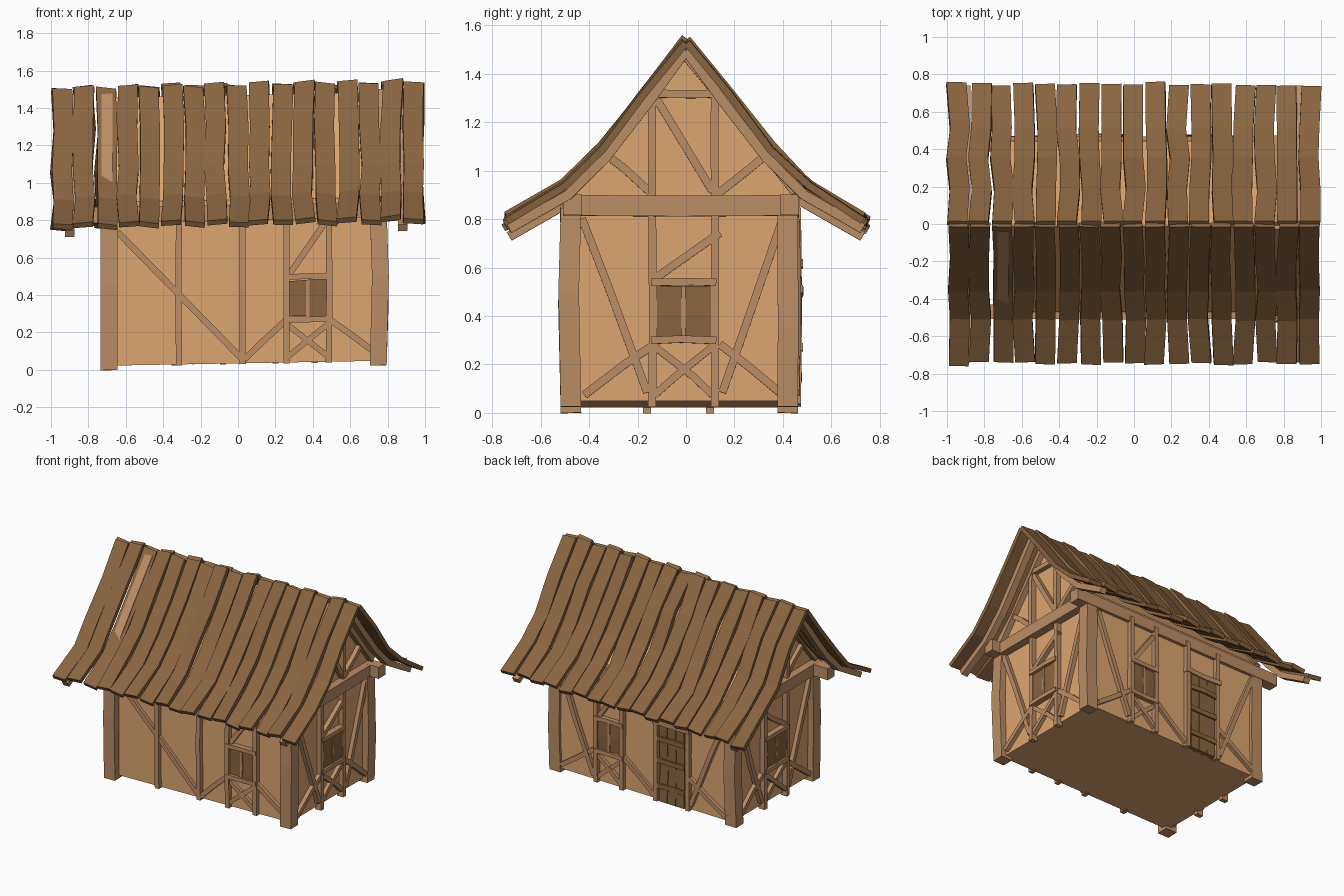
import bpy, bmesh, random
from mathutils import Vector as V

if "Cube" in bpy.data.objects:
    bpy.data.objects.remove(bpy.data.objects["Cube"])

random.seed(7)
TILT = 0.018   # the whole house leans up slightly toward +x


def material(name, col):
    m = bpy.data.materials.new(name)
    m.diffuse_color = (*col, 1)
    m.use_nodes = True
    m.node_tree.nodes["Principled BSDF"].inputs["Base Color"].default_value = m.diffuse_color
    return m


PLASTER = material("plaster", (0.72, 0.38, 0.16))
TIMBER = material("timber", (0.50, 0.27, 0.13))
ROOF = material("roof_wood", (0.25, 0.13, 0.05))


def finish(bm, name, mat):
    for v in bm.verts:
        v.co.z += TILT * v.co.x
    bmesh.ops.recalc_face_normals(bm, faces=bm.faces)
    me = bpy.data.meshes.new(name)
    bm.to_mesh(me)
    bm.free()
    me.materials.append(mat)
    ob = bpy.data.objects.new(name, me)
    bpy.context.collection.objects.link(ob)
    return ob


def sweep(bm, pts, out, w, d):
    """Rectangular bar along pts: d deep along 'out', w wide across it."""
    pts, out = [V(p) for p in pts], V(out).normalized()
    rings = []
    for i, p in enumerate(pts):
        tan = pts[min(i + 1, len(pts) - 1)] - pts[max(i - 1, 0)]
        side = tan.cross(out).normalized() * (w / 2)
        o = out * (d / 2)
        rings.append([bm.verts.new(q) for q in
                      (p + side + o, p - side + o, p - side - o, p + side - o)])
    for a, b in zip(rings, rings[1:]):
        for k in range(4):
            bm.faces.new((a[k], a[(k + 1) % 4], b[(k + 1) % 4], b[k]))
    bm.faces.new(rings[0])
    bm.faces.new(rings[-1])


def crooked(a, b, amount):
    """Straight run with one displaced knuckle."""
    a, b = V(a), V(b)
    r = random.uniform
    mid = a.lerp(b, r(0.35, 0.65))
    return [a, mid + V((r(-amount, amount), r(-amount, amount), r(-amount, amount))), b]


def bar(name, a, b, out, w, d, mat=TIMBER, wob=0.006):
    bm = bmesh.new()
    sweep(bm, crooked(a, b, wob), out, w, d)
    return finish(bm, name, mat)


# plastered body with gable ends
bm = bmesh.new()
prof = [(-0.47, 0.035), (0.445, 0.035), (0.445, 0.91), (-0.01, 1.47), (-0.47, 0.91)]
ends = [[bm.verts.new((x, y, z)) for y, z in prof] for x in (-0.69, 0.755)]
for k in range(5):
    j = (k + 1) % 5
    bm.faces.new((ends[0][k], ends[0][j], ends[1][j], ends[1][k]))
bm.faces.new(ends[0])
bm.faces.new(ends[1])
finish(bm, "plaster_walls", PLASTER)

# wall planes: map (along, up) to 3D, plus outward direction
WALLS = {
    "front": (lambda u, z: (u, -0.475, z), (0, -1, 0)),
    "back": (lambda u, z: (u, 0.45, z), (0, 1, 0)),
    "right": (lambda u, z: (0.765, u, z), (1, 0, 0)),
    "left": (lambda u, z: (-0.70, u - 0.02, z), (-1, 0, 0)),
}


def timber(wall, part, u0, z0, u1, z1, w=0.033, d=0.05, mat=TIMBER):
    f, out = WALLS[wall]
    bar(f"{wall}_{part}", f(u0, z0), f(u1, z1), out, w, d, mat)


def window(wall, u0, u1, z0, z1):
    m = (u0 + u1) / 2
    timber(wall, "window_panel", m, z0, m, z1, u1 - u0, 0.03, ROOF)
    timber(wall, "window_sill", u0 - 0.015, z0 - 0.015, u1 + 0.015, z0 - 0.015, 0.03, 0.065)
    timber(wall, "window_header", u0 - 0.015, z1 + 0.015, u1 + 0.015, z1 + 0.015, 0.03, 0.065)
    timber(wall, "window_mullion", m, z0, m, z1, 0.018, 0.045)
    # crossed braces below the sill
    timber(wall, "cross_brace", u0, 0.06, u1, z0 - 0.04, 0.03, 0.04)
    timber(wall, "cross_brace", u0, z0 - 0.04, u1, 0.06, 0.03, 0.035)


# front wall framing
for u in (-0.315, 0.025, 0.26, 0.485):
    timber("front", "stud", u, 0.03, u, 0.84)
window("front", 0.26, 0.485, 0.28, 0.475)
for seg in [(-0.645, 0.75, 0.02, 0.06), (0.035, 0.055, 0.255, 0.26),
            (0.27, 0.50, 0.48, 0.80), (0.49, 0.26, 0.72, 0.09)]:
    timber("front", "brace", *seg, d=0.04)

# back wall framing
for u in (0.41, 0.20, -0.08, -0.34):
    timber("back", "stud", u, 0.03, u, 0.84)
window("back", 0.20, 0.41, 0.28, 0.49)
for seg in [(0.70, 0.78, 0.43, 0.07), (0.70, 0.07, 0.42, 0.27), (0.19, 0.27, -0.07, 0.06),
            (0.39, 0.52, 0.22, 0.76), (-0.35, 0.27, -0.65, 0.07), (-0.36, 0.07, -0.65, 0.78)]:
    timber("back", "brace", *seg, d=0.04)

# plank door with ledges
for i in range(3):
    u = -0.28 + 0.07 * i
    timber("back", "door_plank", u, 0.035, u, 0.60, 0.066, 0.04, ROOF)
for z in (0.15, 0.34, 0.50):
    timber("back", "door_ledge", -0.32, z, -0.10, z, 0.035, 0.06, ROOF)
timber("back", "door_header", -0.36, 0.62, -0.06, 0.62, 0.035, 0.065)

# side walls and gables
for wall in ("right", "left"):
    for u in (-0.14, 0.12):
        timber(wall, "stud", u, 0.01, u, 0.82)
        timber(wall, "gable_stud", u, 0.87, u, 1.31)
    window(wall, -0.13, 0.11, 0.30, 0.51)
    timber(wall, "collar", -0.15, 1.305, 0.13, 1.305)
    for seg in [(-0.43, 0.79, -0.16, 0.07), (0.40, 0.79, 0.15, 0.07), (-0.13, 0.54, 0.14, 0.73),
                (-0.42, 0.06, -0.13, 0.27), (0.14, 0.27, 0.40, 0.06),
                (-0.12, 1.28, 0.11, 0.90), (-0.34, 1.06, -0.14, 0.89), (0.34, 1.06, 0.13, 0.89)]:
        timber(wall, "brace", *seg, d=0.04)
    for s, u in (("front", -0.475), ("back", 0.455)):
        timber(wall, f"{s}_gable_rafter", u, 0.90, -0.008, 1.475, 0.045, 0.06)
    timber(wall, "tie_beam", -0.50, 0.843, 0.465, 0.843, 0.085, 0.09)

# corner posts and long wall plates
for sy, y in (("front", -0.475), ("back", 0.42)):
    for sx, x in (("left", -0.69), ("right", 0.75)):
        bar(f"{sy}_{sx}_post", (x, y, 0.012), (x, y, 0.83), (1, 0, 0), 0.085, 0.09, wob=0.012)
    bar(f"{sy}_wall_plate", (-0.86, y + 0.007, 0.843), (0.88, y + 0.007, 0.843),
        (0, 1, 0), 0.085, 0.078)

# roof: bellcast profile, eave to ridge
PROFILE = [(0.75, 0.785), (0.505, 0.925), (0.35, 1.08), (0.18, 1.30), (0.0, 1.52)]
for name, s in (("front", -1), ("back", 1)):
    bm = bmesh.new()
    for i in range(17):
        x = -0.94 + i * 1.88 / 16
        lean = random.uniform(0.04, 0.14) * (1 if i % 2 else -1)
        lift = 0.006 * (1 if i % 2 else -1)
        pts = []
        for k, (y, z) in enumerate(PROFILE):
            jy = random.uniform(-0.02, 0.004) if k == 0 else random.uniform(-0.006, 0.006)
            if k == 4:
                jy = 0.004
            pts.append((x + random.uniform(-0.011, 0.011), s * (y + jy),
                        z + lift + random.uniform(-0.005, 0.005)))
        sweep(bm, pts, (1, random.uniform(-0.04, 0.04), lean), 0.03, 0.106)
    finish(bm, f"{name}_roof_planks", ROOF)

    # overhanging barge rafters under the planks
    for side, x in (("left", -0.90), ("right", 0.88)):
        bm = bmesh.new()
        low = [(x, s * max(y - 0.02, 0), z - 0.04) for y, z in PROFILE]
        sweep(bm, low, (1, 0, 0), 0.04, 0.05)
        finish(bm, f"{name}_{side}_barge_rafter", TIMBER)
